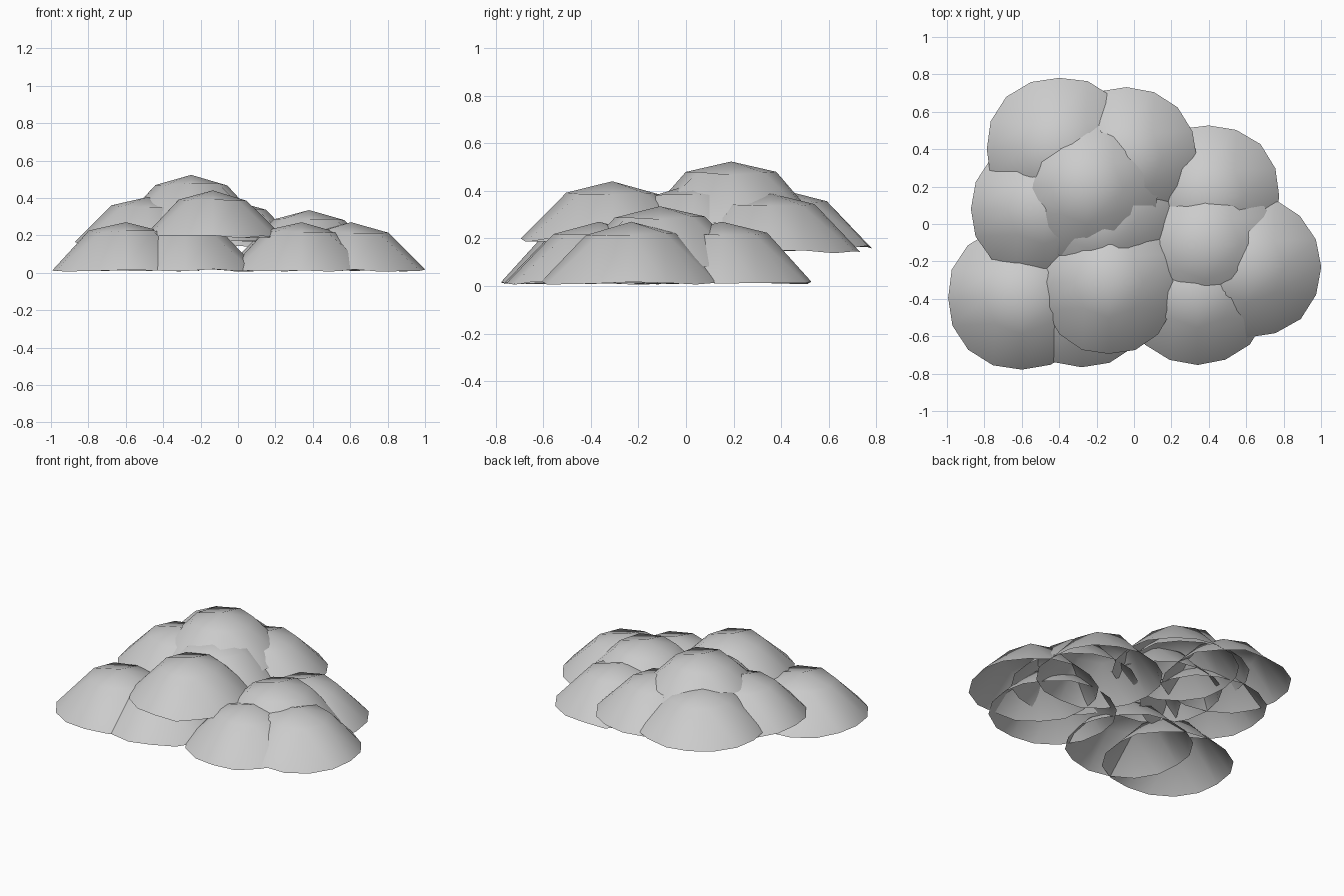
import bpy, bmesh, math, random

if "Cube" in bpy.data.objects:
    bpy.data.objects.remove(bpy.data.objects["Cube"])

random.seed(4)
# radius fraction and height fraction of the apex, shoulder ring and rim
RINGS = [(0.0, 1.0), (0.50, 0.81), (1.0, 0.03)]


def grid_angle(i, j):
    """Angle of a square grid point once the square is rounded to a disc."""
    m = max(abs(i), abs(j))
    if m == 0:
        return 0.0
    q = math.pi / 4
    if abs(i) >= abs(j):
        return q * j / i + (0 if i > 0 else math.pi)
    return math.pi / 2 * (1 if j > 0 else -1) - q * i / j


def leaf_dome(name, x, y, base, top, rx, ry):
    """Open dome made from a 4 x 4 sheet bent down around its middle."""
    bm = bmesh.new()
    verts = {}
    for i in range(-2, 3):
        for j in range(-2, 3):
            m = max(abs(i), abs(j))
            r, h = RINGS[m]
            a = grid_angle(i, j)
            # corners reach out slightly further than the sides
            k = r * (1 + 0.025 * math.sin(2 * a) ** 2) * random.uniform(0.99, 1.01)
            z = base + (top - base) * h
            if m:
                z += random.uniform(-0.007, 0.007)
            verts[i, j] = bm.verts.new((x + rx * k * math.cos(a),
                                        y + ry * k * math.sin(a), z))
    for i in range(-2, 2):
        for j in range(-2, 2):
            bm.faces.new((verts[i, j], verts[i + 1, j],
                          verts[i + 1, j + 1], verts[i, j + 1]))
    mesh = bpy.data.meshes.new(name)
    bm.to_mesh(mesh)
    bm.free()
    mesh.shade_smooth()
    obj = bpy.data.objects.new(name, mesh)
    bpy.context.collection.objects.link(obj)
    return obj


# Lower layer, resting on the ground
leaf_dome("front_left_clump", -0.60, -0.395, 0.005, 0.27, 0.397, 0.385)
leaf_dome("front_middle_clump", -0.28, -0.38, 0.005, 0.265, 0.385, 0.385)
leaf_dome("front_right_clump", 0.34, -0.365, 0.005, 0.27, 0.385, 0.385)
leaf_dome("right_clump", 0.605, -0.23, 0.005, 0.27, 0.393, 0.38)
leaf_dome("back_right_clump", 0.40, 0.15, 0.005, 0.27, 0.38, 0.38)

# Middle layer
leaf_dome("left_clump", -0.48, 0.08, 0.15, 0.405, 0.39, 0.375)
leaf_dome("back_left_clump", -0.40, 0.40, 0.155, 0.405, 0.39, 0.385)
leaf_dome("back_clump", -0.04, 0.35, 0.135, 0.39, 0.38, 0.38)
leaf_dome("centre_clump", -0.17, 0.03, 0.16, 0.43, 0.38, 0.38)
leaf_dome("right_top_clump", 0.38, -0.11, 0.075, 0.335, 0.38, 0.38)
leaf_dome("front_top_clump", -0.135, -0.31, 0.185, 0.44, 0.365, 0.387)

# Crown
leaf_dome("crown_clump", -0.25, 0.19, 0.26, 0.523, 0.385, 0.38)
